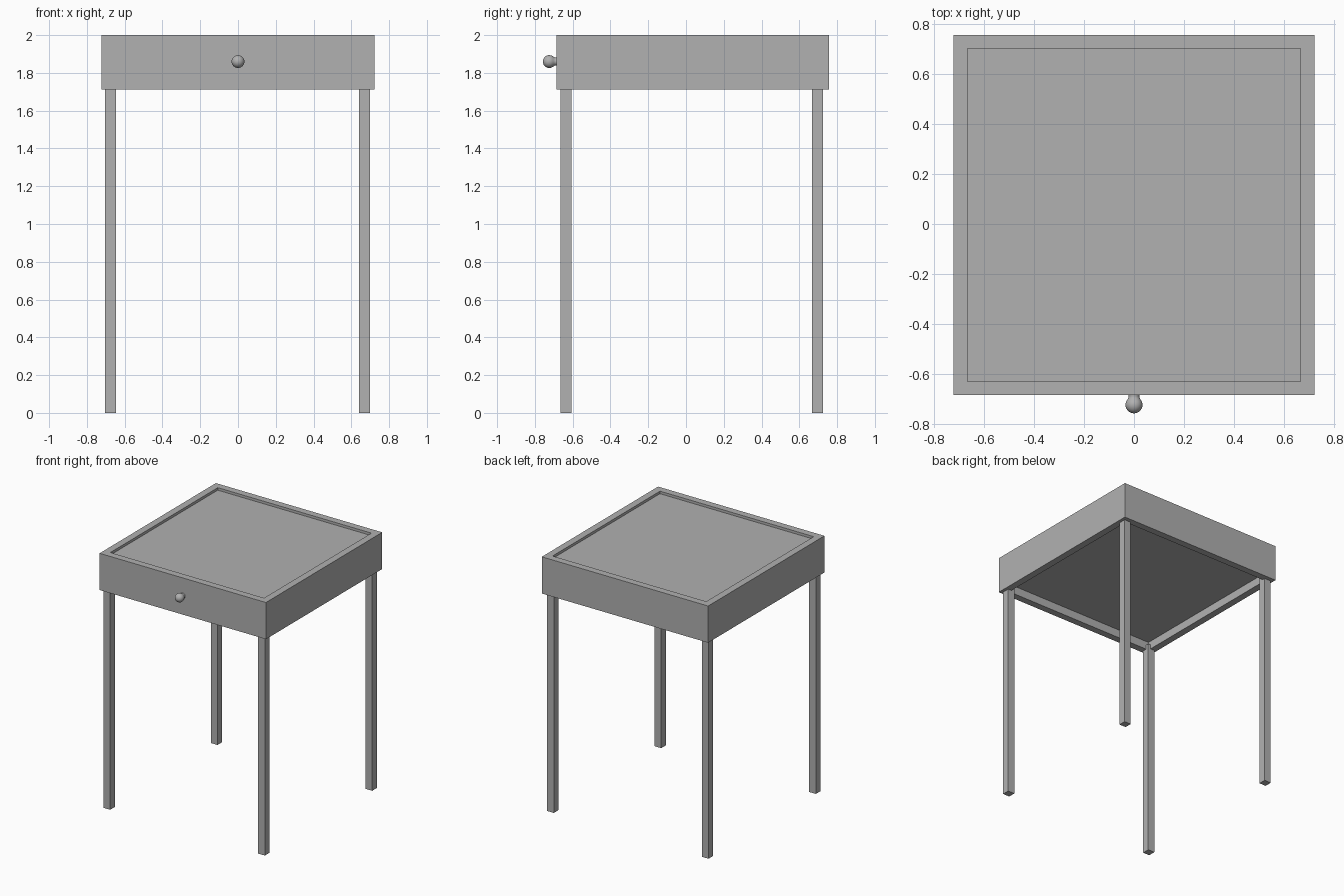
import bpy, bmesh, math
from mathutils import Vector, Matrix

if "Cube" in bpy.data.objects:
    bpy.data.objects.remove(bpy.data.objects["Cube"])

W, Y0, Y1 = 0.722, -0.685, 0.757     # half width, front and back of the top
Z0, Z1 = 1.712, 2.0                  # underside and upper rim

grey = bpy.data.materials.new("dark_grey")
grey.diffuse_color = (0.44, 0.44, 0.44, 1)
grey.use_nodes = True
grey.node_tree.nodes["Principled BSDF"].inputs["Base Color"].default_value = grey.diffuse_color


def finish(name, bm):
    bmesh.ops.recalc_face_normals(bm, faces=bm.faces)
    me = bpy.data.meshes.new(name)
    bm.to_mesh(me)
    bm.free()
    me.materials.append(grey)
    ob = bpy.data.objects.new(name, me)
    bpy.context.collection.objects.link(ob)
    return ob


def box(lo, hi):
    lo, hi = Vector(lo), Vector(hi)
    bm = bmesh.new()
    bmesh.ops.create_cube(bm, size=1, matrix=Matrix.Translation((lo + hi) / 2)
                          @ Matrix.Diagonal((*(hi - lo), 1)))
    return bm


# Table top: box with a shallow recess above and a deeper one below
bm = box((-W, Y0, Z0), (W, Y1, Z1))
bm.normal_update()
for sign, depth in ((1, 0.02), (-1, 0.065)):
    face = next(f for f in bm.faces if f.normal.z * sign > 0.9)
    bmesh.ops.inset_region(bm, faces=[face], thickness=0.055, use_even_offset=True)
    inner = bmesh.ops.extrude_discrete_faces(bm, faces=[face])["faces"][0]
    bmesh.ops.translate(bm, verts=inner.verts, vec=(0, 0, -sign * depth))
    bm.normal_update()
finish("table_top", bm)

# Four square legs reaching a little way into the underside recess
R = 0.029
for side, x in (("left", -0.674), ("right", 0.669)):
    for end, y in (("front", -0.635), ("back", 0.696)):
        finish(f"{end}_{side}_leg", box((x - R, y - R, 0), (x + R, y + R, Z0 + 0.035)))

# Drawer knob: tapered neck and ball, revolved about the y axis (radius, y)
ball_y, ball_r = -0.724, 0.034
profile = [(0, Y0 + 0.002), (0.022, Y0 + 0.002), (0.021, -0.690), (0.022, -0.695)]
for i in range(11):
    a = math.radians(50 + i * 13)
    profile.append((ball_r * math.sin(a) if i < 10 else 0, ball_y + ball_r * math.cos(a)))
bm = bmesh.new()
vs = [bm.verts.new((r, y, 1.86)) for r, y in profile]
es = [bm.edges.new(p) for p in zip(vs, vs[1:])]
bmesh.ops.spin(bm, geom=vs + es, cent=(0, 0, 1.86), axis=(0, 1, 0),
               angle=math.tau, steps=32, use_merge=True)
bmesh.ops.remove_doubles(bm, verts=bm.verts, dist=1e-5)
knob = finish("drawer_knob", bm)
bpy.context.view_layer.objects.active = knob
knob.select_set(True)
bpy.ops.object.shade_smooth_by_angle(angle=math.radians(40))
